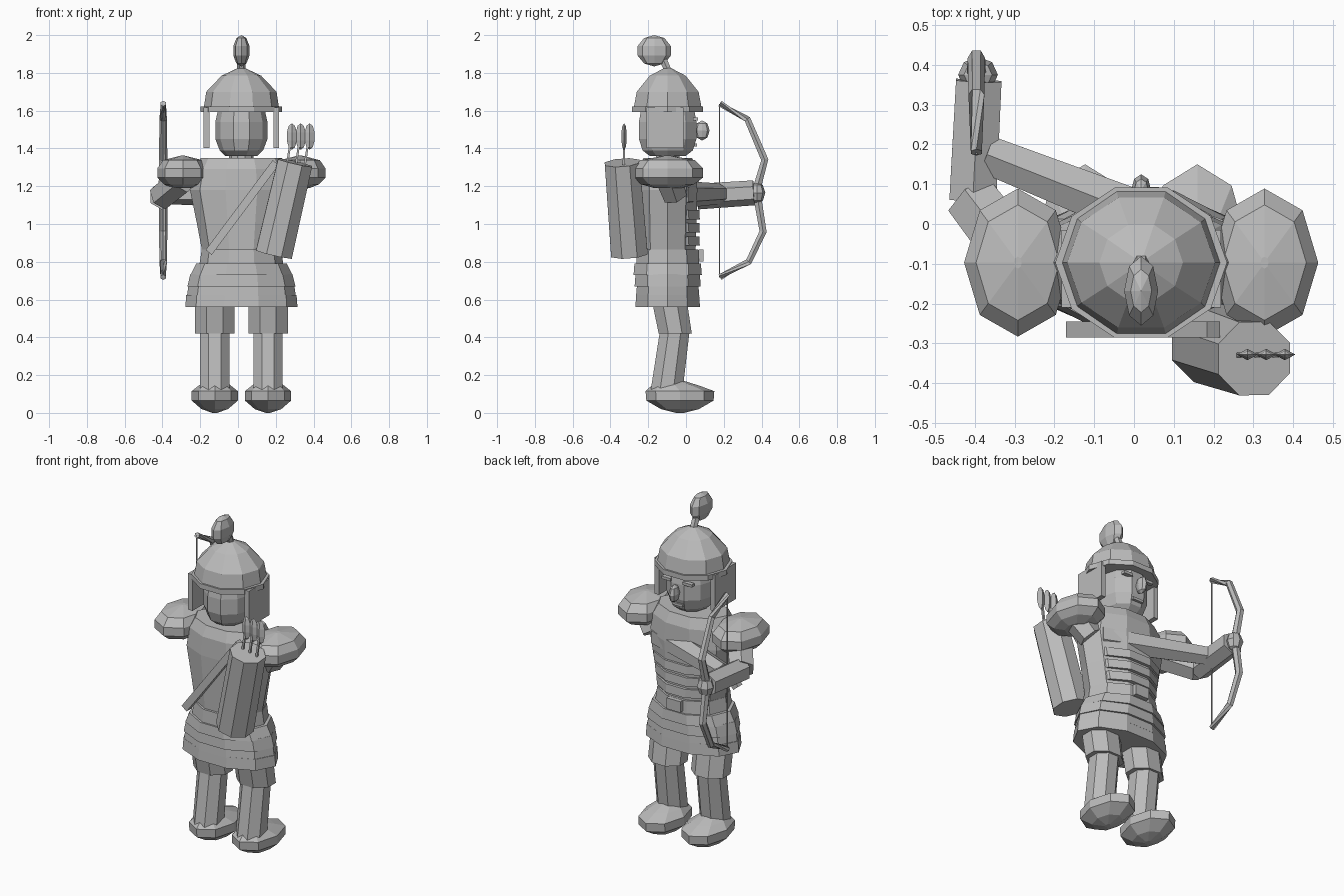
import bpy, bmesh, math
from mathutils import Vector

CX, CY = 0.018, -0.097      # body axis
mat = bpy.data.materials.new("plain_grey")
mat.diffuse_color = (0.5, 0.5, 0.5, 1)


def finish(bm, name):
    bmesh.ops.recalc_face_normals(bm, faces=bm.faces)
    me = bpy.data.meshes.new(name)
    bm.to_mesh(me)
    bm.free()
    me.materials.append(mat)
    ob = bpy.data.objects.new(name, me)
    bpy.context.collection.objects.link(ob)
    return ob


def skin(name, loops):
    """Join closed loops of points and cap both ends."""
    bm = bmesh.new()
    vs = [[bm.verts.new(p) for p in loop] for loop in loops]
    n = len(vs[0])
    for a, b in zip(vs, vs[1:]):
        for i in range(n):
            j = (i + 1) % n
            bm.faces.new((a[i], a[j], b[j], b[i]))
    bm.faces.new(vs[0][::-1])
    bm.faces.new(vs[-1])
    return finish(bm, name)


def loft(name, rings, n=10, cx=CX, cy=CY, phase=0.0):
    """Stack elliptical rings (z, rx, ry[, y shift])."""
    loops = []
    for z, rx, ry, *dy in rings:
        y0 = cy + (dy[0] if dy else 0)
        loops.append([(cx + rx * math.cos(phase + math.tau * i / n),
                       y0 + ry * math.sin(phase + math.tau * i / n), z) for i in range(n)])
    return skin(name, loops)


def tube(name, pts, radii, n=6):
    """Sweep an n-sided section along a path."""
    pts = [Vector(p) for p in pts]
    loops = []
    for i, p in enumerate(pts):
        d = (pts[min(i + 1, len(pts) - 1)] - pts[max(i - 1, 0)]).normalized()
        ref = Vector((0, 0, 1)) if abs(d.z) < 0.7 else Vector((1, 0, 0))
        u = d.cross(ref).normalized()
        v = d.cross(u)
        loops.append([p + radii[i] * (u * math.cos(math.tau * (k + .5) / n)
                                      + v * math.sin(math.tau * (k + .5) / n)) for k in range(n)])
    return skin(name, loops)


def box(name, c, s):
    bm = bmesh.new()
    bmesh.ops.create_cube(bm, size=1)
    for v in bm.verts:
        v.co = Vector(c) + Vector((v.co.x * s[0], v.co.y * s[1], v.co.z * s[2]))
    return finish(bm, name)


def ball(name, c, r, n=8, rings=4):
    bm = bmesh.new()
    bmesh.ops.create_uvsphere(bm, u_segments=n, v_segments=rings, radius=1)
    for v in bm.verts:
        v.co = Vector(c) + Vector((v.co.x * r[0], v.co.y * r[1], v.co.z * r[2]))
    return finish(bm, name)


# Torso with front armour bands
loft("torso", [(0.84, 0.205, 0.155), (1.0, 0.235, 0.16), (1.18, 0.272, 0.165),
               (1.29, 0.25, 0.16), (1.35, 0.215, 0.135)])
for k in range(3):
    z = 0.885 + 0.07 * k
    r = 0.20 + 0.012 * k
    loft("armour_band", [(z, r, 0.16, 0.018), (z + 0.05, r + 0.008, 0.16, 0.015)])

# Belt, buckle and layered skirt
loft("belt", [(0.785, 0.222, 0.175), (0.865, 0.21, 0.17)])
box("belt_buckle", (CX, 0.08, 0.833), (0.09, 0.025, 0.065))
for z0, z1, r0, r1, ry in ((0.56, 0.625, 0.297, 0.292, 0.18), (0.62, 0.675, 0.288, 0.28, 0.176),
                           (0.67, 0.735, 0.286, 0.27, 0.184), (0.73, 0.79, 0.27, 0.24, 0.19)):
    loft("skirt_layer", [(z0, r0, ry), (z1, r1, ry - 0.005)])

# Legs, feet, shoulder guards, cheek guards, eyes
for s, side in ((-1, "left"), (1, "right")):
    x = CX + s * 0.141
    ph = math.pi / 8
    loft(side + "_thigh", [(0.42, 0.113, 0.095, 0.04), (0.60, 0.113, 0.1, 0.008)], 8, x, CY, ph)
    loft(side + "_shin", [(0.1, 0.084, 0.092, -0.008), (0.43, 0.084, 0.085, 0.037)], 8, x, CY, ph)
    loft(side + "_foot", [(0.0, 0.012, 0.02), (0.02, 0.07, 0.1), (0.065, 0.122, 0.178),
                          (0.115, 0.122, 0.182), (0.145, 0.085, 0.125, -0.025),
                          (0.17, 0.05, 0.06, -0.04)], 8, x, -0.032)
    loft(side + "_shoulder_guard", [(1.19, 0.05, 0.07), (1.21, 0.10, 0.14), (1.245, 0.135, 0.186),
                                    (1.295, 0.135, 0.186), (1.338, 0.105, 0.145),
                                    (1.362, 0.01, 0.015)], 8, CX + s * 0.31)
    box(side + "_cheek_guard", (CX + s * 0.185, -0.112, 1.51), (0.03, 0.195, 0.215))
    box(side + "_eye", (CX + s * 0.07, 0.05, 1.555), (0.06, 0.025, 0.016))

# Head and face
loft("neck", [(1.33, 0.065, 0.065), (1.42, 0.065, 0.065)])
loft("head", [(1.36, 0.085, 0.10), (1.39, 0.115, 0.14), (1.45, 0.138, 0.16),
              (1.54, 0.138, 0.16), (1.62, 0.12, 0.145)])
ball("nose", (CX, 0.085, 1.495), (0.025, 0.04, 0.053))
box("mouth", (CX, 0.048, 1.418), (0.07, 0.02, 0.015))

# Helmet and plume
loft("helmet_brim", [(1.592, 0.216, 0.198), (1.622, 0.216, 0.198)])
loft("helmet_dome", [(1.61, 0.2, 0.19), (1.70, 0.186, 0.172), (1.785, 0.105, 0.1),
                     (1.83, 0.01, 0.01)])
tube("plume_stem", [(CX, -0.09, 1.80), (CX, -0.125, 1.88)], [0.022, 0.022])
ball("plume", (CX, -0.168, 1.917), (0.045, 0.092, 0.083), 8, 5)

# Bow arm
E = (-0.405, 0.06, 1.145)
tube("left_upper_arm", [(-0.29, -0.09, 1.24), E], [0.08, 0.075])
tube("left_forearm", [E, (-0.39, 0.36, 1.165)], [0.068, 0.066])
ball("left_hand", (-0.392, 0.375, 1.165), (0.05, 0.045, 0.058))

# Drawing arm, crossing the chest
tube("right_upper_arm", [(0.31, -0.09, 1.24), (0.25, -0.06, 1.15)], [0.08, 0.07])
tube("right_forearm", [(0.2, -0.05, 1.155), (-0.37, 0.175, 1.16)], [0.075, 0.055])
ball("right_hand", (-0.39, 0.18, 1.16), (0.05, 0.045, 0.05))

# Bow and string
B = -0.396
bow = [(.18, 1.638), (.325, 1.555), (.417, 1.34), (.378, 1.2), (.378, 1.14),
       (.408, .96), (.332, .8), (.18, .718)]
tube("bow", [(B, y, z) for y, z in bow], [0.016, 0.02, 0.022, 0.024, 0.024, 0.022, 0.02, 0.016])
tube("bow_string", [(B, 0.178, 0.718), (B, 0.178, 1.636)], [0.004, 0.004], 4)

# Quiver, strap and arrows
tube("quiver", [(0.19, -0.30, 0.84), (0.302, -0.338, 1.325)], [0.105, 0.1], 8)
skin("quiver_strap", [[(x - .016, y, z + .013), (x + .016, y, z - .013),
                       (x + .016, y + .04, z - .013), (x - .016, y + .04, z + .013)]
                      for x, y, z in ((-.155, -.285, .85), (.20, -.285, 1.325))])
for k in range(3):
    x = 0.285 + 0.047 * k
    tube("arrow_shaft", [(x - 0.035, -0.33, 1.25), (x, -0.328, 1.48)], [0.008, 0.008], 4)
    ball("arrow_feathers", (x, -0.328, 1.463), (0.028, 0.015, 0.07), 4, 5)
